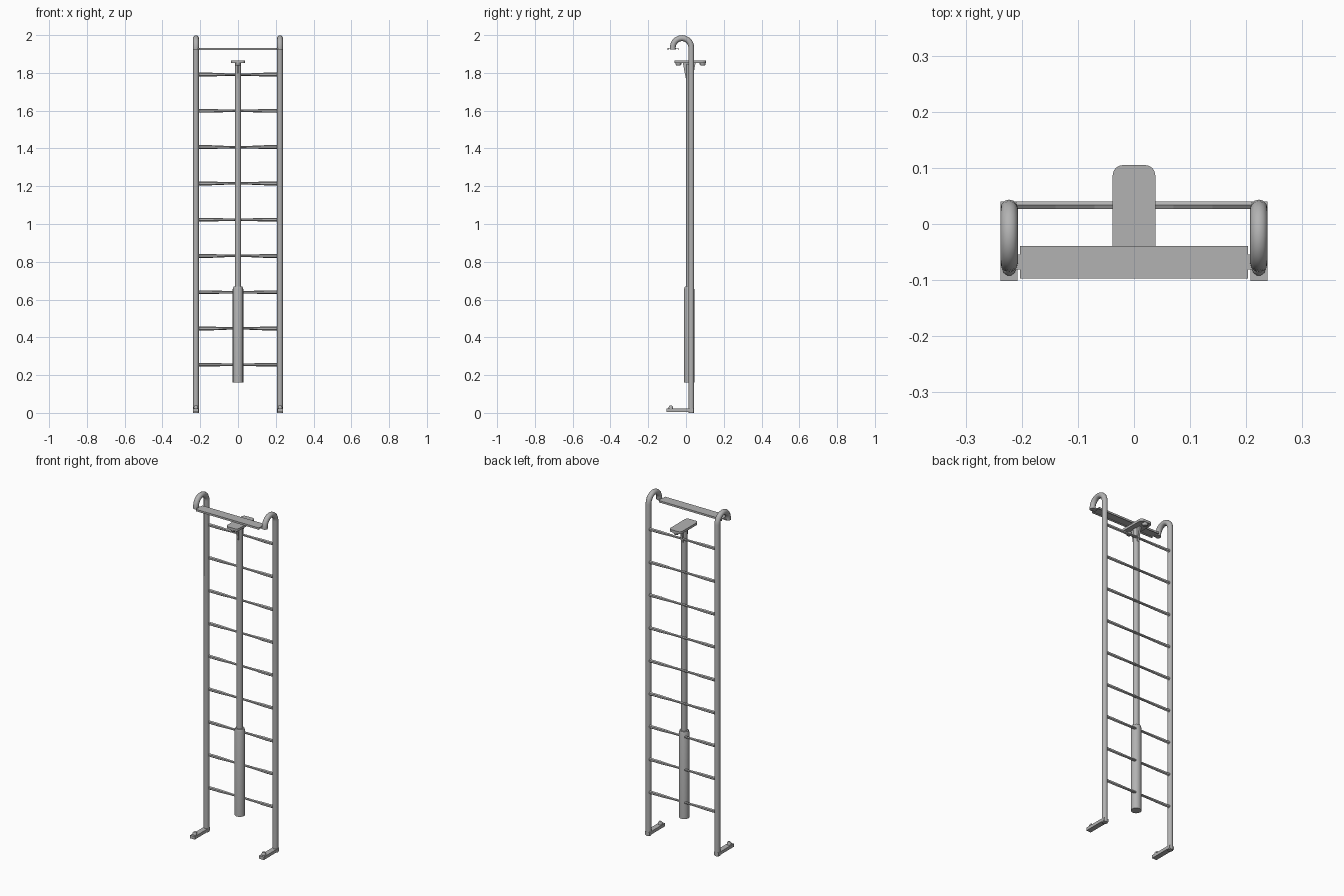
import bpy, bmesh, math
from mathutils import Vector

cube = bpy.data.objects.get("Cube")
if cube:
    bpy.data.objects.remove(cube, do_unlink=True)

metal = bpy.data.materials.new("grey metal")
metal.use_nodes = True
GREY = (0.45, 0.45, 0.45, 1)
metal.diffuse_color = GREY
metal.node_tree.nodes["Principled BSDF"].inputs["Base Color"].default_value = GREY


def finish(name, bm, smooth=False):
    bmesh.ops.recalc_face_normals(bm, faces=bm.faces)
    mesh = bpy.data.meshes.new(name)
    bm.to_mesh(mesh)
    bm.free()
    mesh.materials.append(metal)
    ob = bpy.data.objects.new(name, mesh)
    bpy.context.collection.objects.link(ob)
    if smooth:
        bpy.ops.object.select_all(action="DESELECT")
        ob.select_set(True)
        bpy.context.view_layer.objects.active = ob
        bpy.ops.object.shade_smooth_by_angle(angle=math.radians(40))
    return ob


def loft(name, rings, smooth=False):
    """Skin a list of closed rings and cap both ends."""
    bm = bmesh.new()
    loops = [[bm.verts.new(p) for p in ring] for ring in rings]
    n = len(loops[0])
    for a, b in zip(loops, loops[1:]):
        for i in range(n):
            j = (i + 1) % n
            bm.faces.new((a[i], a[j], b[j], b[i]))
    bm.faces.new(loops[0])
    bm.faces.new(loops[-1])
    return finish(name, bm, smooth)


def box(name, x0, x1, y0, y1, z0, z1):
    return loft(name, [[(x0, y0, z), (x1, y0, z), (x1, y1, z), (x0, y1, z)] for z in (z0, z1)])


def turned(name, x, y, profile, sides=14):
    """Upright round part from (radius, height) pairs."""
    angles = [math.tau * i / sides for i in range(sides)]
    return loft(name, [[(x + r * math.cos(a), y + r * math.sin(a), z) for a in angles]
                       for r, z in profile], True)


def rail(name, x):
    """Upright tube bending forward into a hook."""
    path = [(Vector((x, 0.028, z)), 0.0) for z in (0, 1.935)]
    for i in range(1, 11):
        a = math.pi * i / 10
        path.append((Vector((x, -0.021 + 0.049 * math.cos(a), 1.935 + 0.049 * math.sin(a))), a))
    path.append((Vector((x, -0.07, 1.924)), math.pi))
    rings = []
    for p, a in path:
        out = Vector((0, math.cos(a), math.sin(a)))
        rings.append([p + 0.0155 * (math.cos(t) * Vector((1, 0, 0)) + math.sin(t) * out)
                      for t in (math.tau * k / 12 for k in range(12))])
    loft(name, rings, True)


def rung(name, side, z):
    """Half rung, narrowing from the rail to the pole."""
    rings = []
    for x, h in ((0.21, 0.010), (0.14, 0.010), (0.07, 0.007), (0.0, 0.006)):
        rings.append([(side * x, 0.0335 + 0.0075 * math.cos(t), z + h * math.sin(t))
                      for t in (math.tau * (k + 0.5) / 6 for k in range(6))])
    loft(name, rings)


def rounded(hx, y0, y1, r, z, steps=4):
    pts = []
    for sx, sy, start in ((1, 1, 0), (-1, 1, 1), (-1, -1, 2), (1, -1, 3)):
        cx, cy = sx * (hx - r), (y1 - r if sy > 0 else y0 + r)
        for i in range(steps + 1):
            a = (start + i / steps) * math.pi / 2
            pts.append((cx + r * math.cos(a), cy + r * math.sin(a), z))
    return pts


# Rails, hooks, feet and rungs on both sides
for label, s in (("left", 1), ("right", -1)):
    rail(label + "_rail", s * 0.2225)
    x0, x1 = sorted((s * 0.208, s * 0.238))
    box(label + "_foot", x0, x1, -0.102, 0.04, 0.004, 0.022)
    turned(label + "_foot_knob", s * 0.2225, -0.08, ((0.012, 0.02), (0.012, 0.032), (0.007, 0.038)), 10)
    x0, x1 = sorted((s * 0.2, s * 0.222))
    box(label + "_plate_tab", x0, x1, -0.081, -0.054, 1.924, 1.931)
    for i in range(9):
        rung(f"{label}_rung_{i + 1}", s, 0.255 + i * 0.192)

# Cross plate with folded lips
box("top_plate", -0.203, 0.203, -0.097, -0.039, 1.928, 1.933)
for label, y in (("front", -0.097), ("back", -0.043)):
    box(label + "_plate_lip", -0.203, 0.203, y, y + 0.004, 1.922, 1.929)

# Central pole and its sleeve
turned("pole", 0, 0.017, ((0.017, 0.6), (0.017, 1.848)))
turned("pole_sleeve", 0, 0.017, ((0.028, 0.16), (0.028, 0.655), (0.024, 0.668)))

# Head plate with a rim below and a gusset on the pole
loft("head_plate", [rounded(0.038, -0.061, 0.105, 0.018, z) for z in (1.852, 1.866)])
loft("head_gusset", [[(-0.006, 0.017 - w, z), (0.006, 0.017 - w, z),
                      (0.006, 0.017 + w, z), (-0.006, 0.017 + w, z)]
                     for w, z in ((0.018, 1.77), (0.034, 1.855))])
for label, y in (("front", -0.04), ("back", 0.088)):
    turned(label + "_head_stud", 0, y, ((0.011, 1.838), (0.016, 1.845), (0.016, 1.856)), 10)
